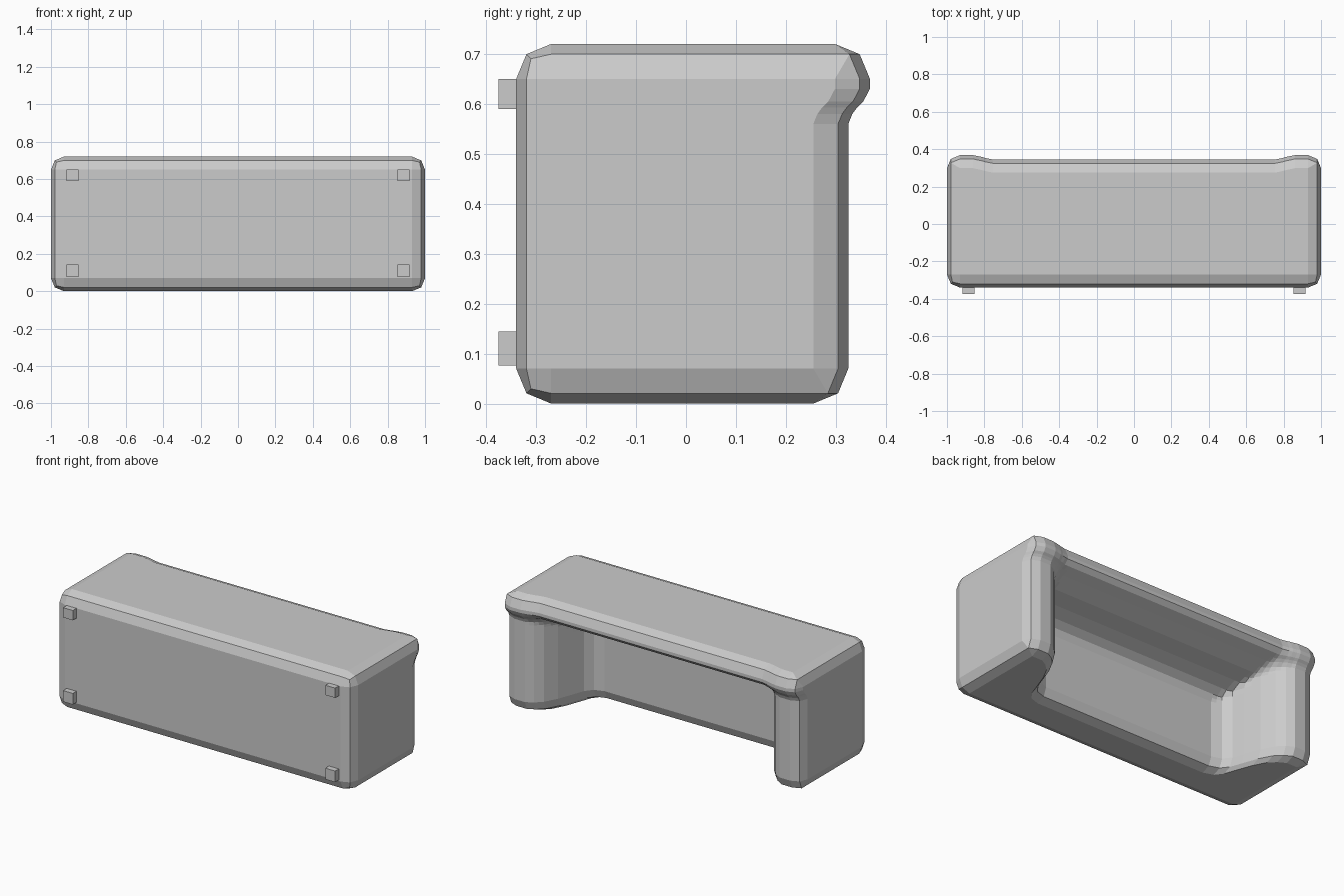
import bpy, bmesh
from mathutils import Vector

if "Cube" in bpy.data.objects:
    bpy.data.objects.remove(bpy.data.objects["Cube"])

SEAT = -0.045
# Profiles: (distance from outer edge, height along +y)
ARM = [(0, .325), (.14, .325), (.185, .30), (.225, .26), (.265, .185),
       (.30, .09), (.325, .02), (.36, -.025), (.42, SEAT)]
BACK = [(0, .345), (.09, .345), (.115, .32), (.14, .26), (.18, .17),
        (.21, .08), (.24, .01), (.27, -.03), (.31, SEAT)]
ROUND = [(0, .07), (.0205, .0205), (.07, 0)]


def lerp(profile, t):
    if t <= profile[0][0]:
        return profile[0][1]
    for (a, u), (b, v) in zip(profile, profile[1:]):
        if t <= b:
            return u + (v - u) * (t - a) / (b - a)
    return profile[-1][1]


def height(x, z):
    """Upholstery height: arms and back blended, outer rim rounded."""
    side, top = 1 - abs(x), .72 - z
    a, b = lerp(ARM, side), lerp(BACK, top)
    k = max(.001, .13 * min(1, (min(a, b) - SEAT) / .3))
    h = max(a, b) + max(k - abs(a - b), 0) ** 2 / (4 * k)
    return h - lerp(ROUND, side) - lerp(ROUND, top) - lerp(ROUND, z)


def box(name, size, centre):
    bm = bmesh.new()
    bmesh.ops.create_cube(bm, size=1)
    for v in bm.verts:
        v.co = Vector([v.co[i] * size[i] + centre[i] for i in range(3)])
    return finish(name, bm)


def finish(name, bm):
    bmesh.ops.recalc_face_normals(bm, faces=bm.faces)
    me = bpy.data.meshes.new(name)
    bm.to_mesh(me)
    bm.free()
    ob = bpy.data.objects.new(name, me)
    bpy.context.collection.objects.link(ob)
    return ob


def apply(ob, mod):
    bpy.context.view_layer.objects.active = ob
    bpy.ops.object.modifier_apply(modifier=mod.name)


# Rounded outer block
body = box("sofa_body", (2, 1.24, .72), (0, .28, .36))
bev = body.modifiers.new("round", 'BEVEL')
bev.width, bev.segments = .07, 2
apply(body, bev)

# Solid under the arm, back and seat surface
half = [-.1, 0, .0205, .07, .105, .14, .16, .185, .205, .225, .245, .265,
        .285, .30, .325, .36, .39, .42, .7]
xs = [d - 1 for d in half] + [0] + [1 - d for d in reversed(half)]
zs = [-.1, 0, .0205, .07, .25] + [.72 - d for d in (
    .31, .29, .27, .24, .21, .195, .18, .16, .14, .127, .115, .09, .07, .0205, 0, -.1)]
bm = bmesh.new()
grid = [[bm.verts.new((x, height(x, z), z)) for z in zs] for x in xs]
for i in range(len(xs) - 1):
    for j in range(len(zs) - 1):
        bm.faces.new((grid[i][j], grid[i + 1][j], grid[i + 1][j + 1], grid[i][j + 1]))
bmesh.ops.recalc_face_normals(bm, faces=bm.faces)
ext = bmesh.ops.extrude_face_region(bm, geom=bm.faces[:], use_keep_orig=True)
for v in ext["geom"]:
    if isinstance(v, bmesh.types.BMVert):
        v.co.y = -.6
cutter = finish("seat_shape", bm)
cutter.hide_render = True

cut = body.modifiers.new("shape", 'BOOLEAN')
cut.operation, cut.solver, cut.object = 'INTERSECT', 'EXACT', cutter
apply(body, cut)
bpy.data.objects.remove(cutter)

# Four square feet
for x in (-.885, .885):
    for z in (.11, .62):
        box("foot", (.066, .05, .068 if z < .3 else .06), (x, -.35, z))
